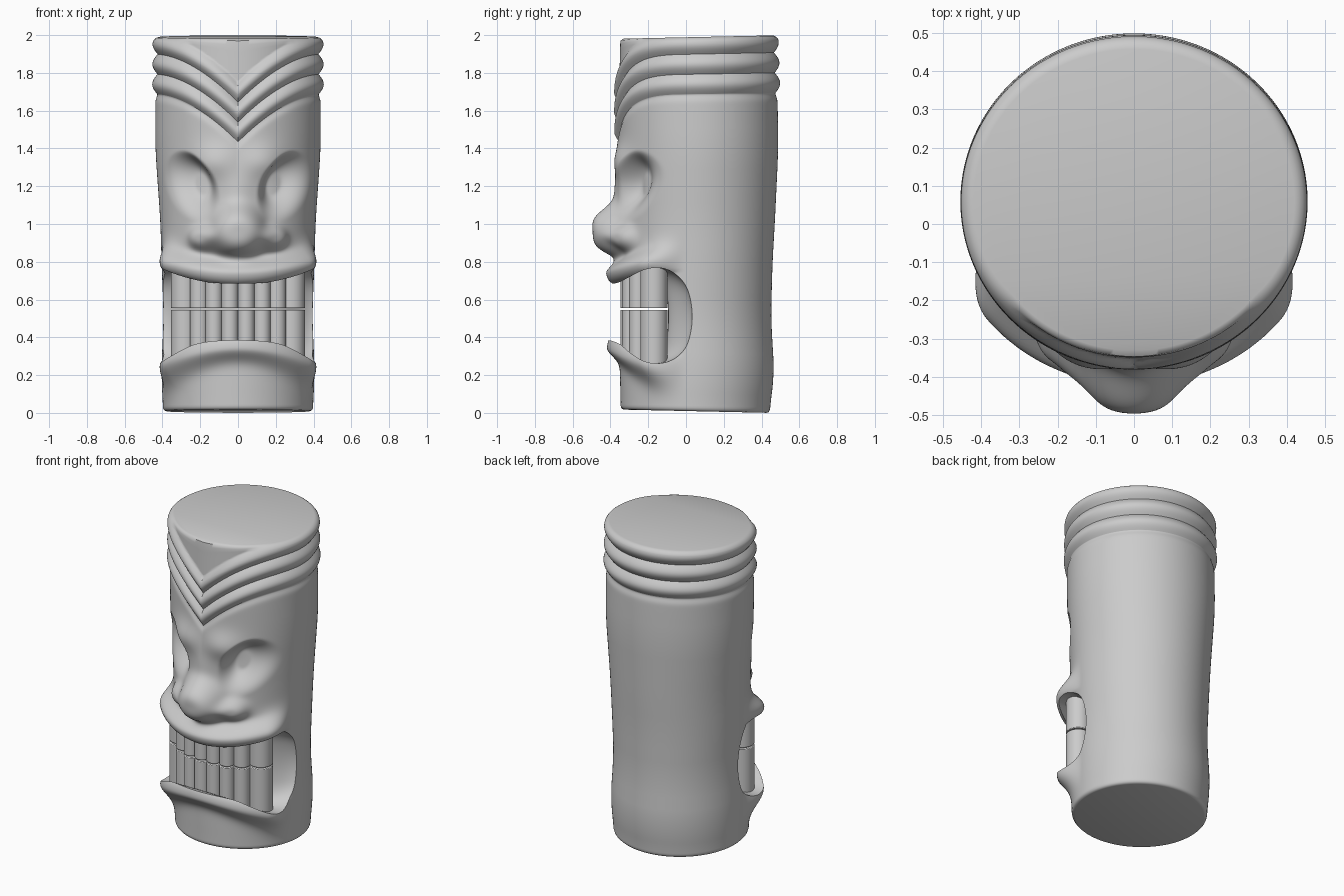
import bpy, bmesh
from math import sin, cos, pi, sqrt, exp, radians

if "Cube" in bpy.data.objects:
    bpy.data.objects.remove(bpy.data.objects["Cube"])


def smooth(t):
    t = max(0.0, min(1.0, t))
    return t * t * (3 - 2 * t)


def bump(x, z, cx, cz, sx, sz, p=1.0):
    return exp(-(((x - cx) / sx) ** 2 + ((z - cz) / sz) ** 2) ** p)


# log profile: z, half width, front y, back y
PROFILE = [(0, .395, -.345, .44), (.2, .407, -.35, .468), (.5, .393, -.35, .45),
           (.8, .405, -.355, .458), (1.0, .41, -.355, .47), (1.4, .438, -.36, .489),
           (1.65, .438, -.365, .485), (2.0, .435, -.358, .472)]


def linear(z):
    z = max(0, min(2, z))
    for a, b in zip(PROFILE, PROFILE[1:]):
        if z <= b[0]:
            t = (z - a[0]) / (b[0] - a[0])
            return [p + (q - p) * t for p, q in zip(a[1:], b[1:])]


def section(z):
    # averaged over a window so the profile has no kinks
    near = [linear(z + .02 * k) for k in range(-5, 6)]
    return [sum(c) / len(near) for c in zip(*near)]


def v_drop(a):
    # how far the head bands dip towards the middle of the forehead
    return .25 * max(0, 1 - abs(sin(a)) / .98) ** 1.7 if cos(a) > 0 else 0


def lip(d, amp, inner, outer):
    # d is measured from the ridge line, negative towards the mouth
    if d < 0:
        return amp * sqrt(max(0, 1 - (d / inner) ** 2))
    return amp * exp(-(d / outer) ** 2)


def relief(a, x, z):
    """Outward carving height; a = angle from the front, x = absolute side offset."""
    h = 0.0
    # head bands
    s = z + v_drop(a)
    if 1.69 < s < 2.011:
        h += .027 * abs(sin(pi * (s - 1.69) / .107)) - .01
    elif s >= 2.011:
        h -= .01
    else:
        h -= .01 * exp(-((1.69 - s) / .025) ** 2)
    if cos(a) <= 0:
        return h
    # nose bulb, nostril wings, bridge, brows
    h += .137 * bump(x, z, 0, .955, .125, .135, 1.7)
    h += .055 * bump(x, z, .18, .925, .07, .065, 1.4)
    h += .022 * bump(x, z, 0, 1.15, .09, .13)
    h += .033 * bump(x, z, .13, 1.33, .11, .09)
    # eye sockets, tilted, steepest along the brow
    dx, dz = x - .245, z - 1.2
    u, v = dx * .41 + dz * .91, dx * .91 - dz * .41
    rho = sqrt((u / .205) ** 2 + (v / .135) ** 2)
    if rho < 1:
        edge = .75 + .25 * max(-1, min(1, v / .13 - u / .3))
        h -= smooth((1 - rho) / edge) * (.09 - .2 * v + .08 * u)
    # lips, blending into the cheeks at the sides, with a crease under the nose
    q = sin(a) ** 2
    fade = 1 - smooth((abs(a) - radians(52)) / radians(30))
    amp = (.068 + .025 * q) * fade
    if z > .55:
        d = z - (.733 + .08 * q)
        h += lip(d, amp, .066, .05 + .04 * q)
        h -= .018 * (1 - q) ** 2 * exp(-((d - .088) / .03) ** 2)
    else:
        h += lip((.33 - .12 * q) - z, amp, .085, .06 + .05 * q)
    return h


# carved body; the rows of the grid follow the V of the head bands
N, M, TOP = 240, 200, 1.995
zs = [0, .003, .01] + [.02 + (TOP - .04) * i / M for i in range(M + 1)]
zs += [TOP - .01, TOP - .003, TOP, 1.69, 1.797, 1.904] + [1.9 + .0031 * i for i in range(24)]
zs.sort()
bm = bmesh.new()
rings = []
for zr in zs:
    shear = smooth((zr - 1.15) / .5) * (1 - max(0, zr - 1.905) / (TOP - 1.905))
    ring = []
    for i in range(N):
        a = 2 * pi * i / N
        a = a - 2 * pi if a > pi else a
        z = zr - v_drop(a) * shear
        if i == 0 or v_drop(a) > 0 or cos(a) <= 0 and abs(i - N / 4) < 2:
            rx, yf, yb = section(z)
        cy, ry = (yf + yb) / 2, (yb - yf) / 2
        e = min(1, min(z, TOP - z) / .02)
        rim = .018 * (1 - sqrt(max(0, 1 - (1 - e) ** 2)))
        h = relief(a, abs(rx * sin(a)), z) - rim
        y = cy - (ry + h) * cos(a)
        tilt = .022 * (z / 2 * (y - .3) + (1 - z / 2) * (.45 - y))
        ring.append(bm.verts.new(((rx + h) * sin(a), y, z + tilt)))
    rings.append(ring)
for lo, hi in zip(rings, rings[1:]):
    for i in range(N):
        j = (i + 1) % N
        bm.faces.new((lo[i], lo[j], hi[j], hi[i]))
bm.faces.new(rings[0])
bm.faces.new(rings[-1])


def finish(bm, name):
    bmesh.ops.recalc_face_normals(bm, faces=bm.faces)
    me = bpy.data.meshes.new(name)
    bm.to_mesh(me)
    bm.free()
    ob = bpy.data.objects.new(name, me)
    bpy.context.collection.objects.link(ob)
    return ob


body = finish(bm, "carved_log")

# mouth cutter: side-view outline lofted across x, shallower in the middle
pts = [(-.7, .675), (-.38, .675), (-.3, .72), (-.2, .77), (-.09, .765), (0, .69), (.035, .57),
       (.035, .45), (0, .33), (-.09, .265), (-.2, .26), (-.29, .31), (-.38, .395), (-.7, .40)]
for _ in range(3):
    new = [pts[0]]
    for (ay, az), (by, bz) in zip(pts, pts[1:]):
        new += [(ay * .75 + by * .25, az * .75 + bz * .25), (ay * .25 + by * .75, az * .25 + bz * .75)]
    pts = new + [pts[-1]]
bm = bmesh.new()
loops = []
half = [.04 + .02 * i for i in range(22)] + [.6]
for x in [-v for v in reversed(half)] + half:
    k = .45 + .55 * smooth((abs(x) - .18) / .23)
    loops.append([bm.verts.new((x, y if y < -.2 else -.2 + (y + .2) * k, z)) for y, z in pts])
n = len(pts)
for lo, hi in zip(loops, loops[1:]):
    for i in range(n):
        bm.faces.new((lo[i], lo[(i + 1) % n], hi[(i + 1) % n], hi[i]))
bm.faces.new(loops[0])
bm.faces.new(loops[-1])
cutter = finish(bm, "mouth_cutter")
cutter.hide_render = True

mod = body.modifiers.new("mouth", 'BOOLEAN')
mod.operation = 'DIFFERENCE'
mod.solver = 'EXACT'
mod.object = cutter
bpy.ops.object.select_all(action='DESELECT')
body.select_set(True)
bpy.context.view_layer.objects.active = body
bpy.ops.object.modifier_apply(modifier=mod.name)
bpy.data.objects.remove(cutter)
bpy.ops.object.shade_smooth_by_angle(angle=radians(50))

# two rows of round teeth: x, y, radius, bottom, top
TEETH = [(.043, -.303, .045, .31, .77), (.127, -.292, .046, .30, .77),
         (.205, -.252, .05, .28, .77), (.283, -.17, .072, .25, .775)]
for i, (x, y, r, z0, z1) in enumerate(TEETH):
    for side in (-1, 1):
        for row, lo, hi in (("lower", z0, .546), ("upper", .554, z1)):
            bpy.ops.mesh.primitive_cylinder_add(vertices=32, radius=r, depth=hi - lo,
                                                location=(side * x, y, (lo + hi) / 2))
            tooth = bpy.context.object
            tooth.name = f"{row}_tooth_{i + 1}_{'left' if side < 0 else 'right'}"
            bev = tooth.modifiers.new("rounded_ends", 'BEVEL')
            bev.width = .004
            bev.segments = 2
            bpy.ops.object.shade_smooth_by_angle(angle=radians(40))
